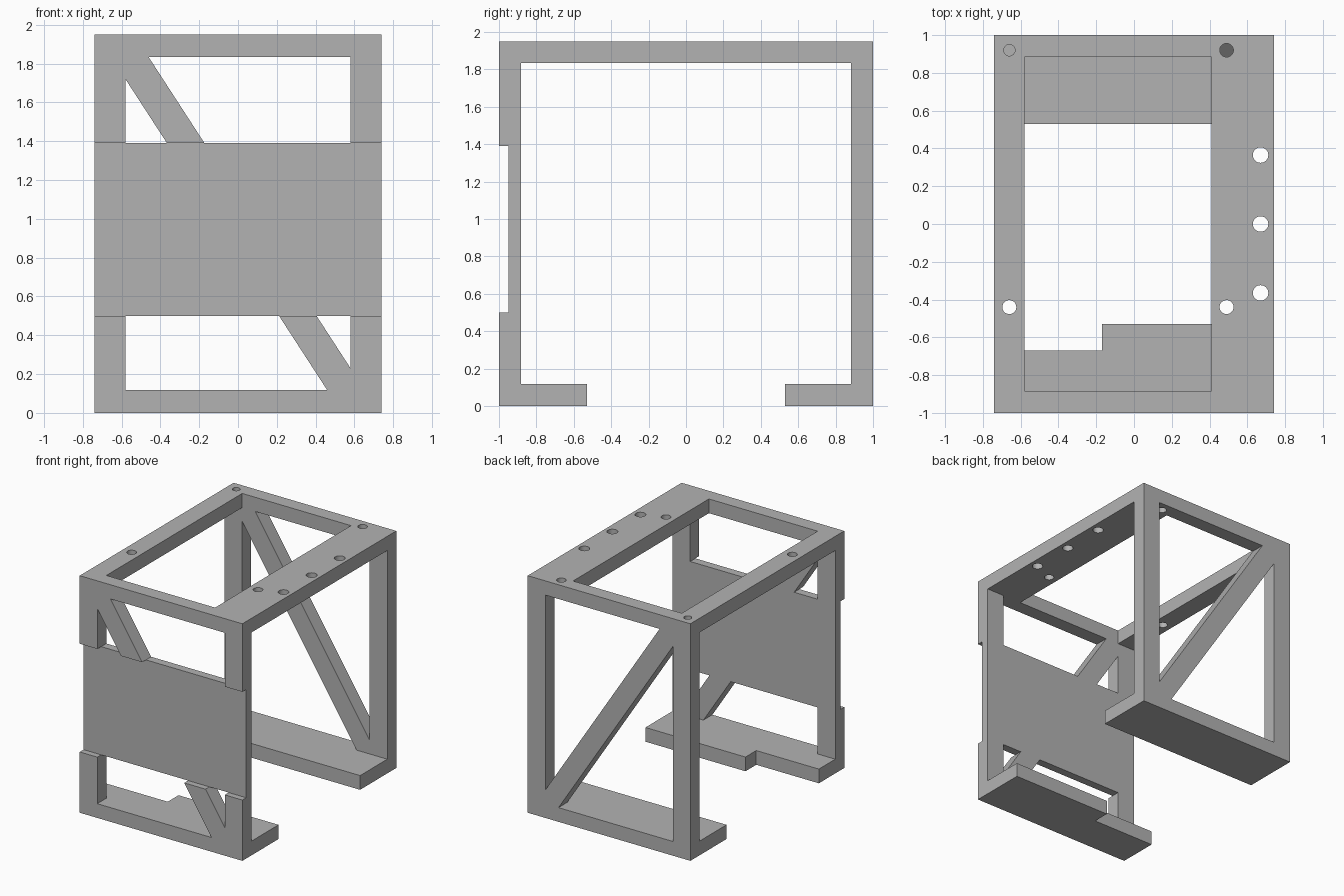
import bpy, bmesh, math
from mathutils import Matrix, Vector

old = bpy.data.objects.get("Cube")
if old:
    bpy.data.objects.remove(old, do_unlink=True)

W, D, H = 0.74, 1.0, 1.95        # half width, half depth, height
T = 0.117                        # wall thickness
IN, TOP = D - T, H - T           # inner wall face, underside of top plate
POST = 0.58                      # inner edge of the corner posts
LOW, HIGH = 0.5, 1.39            # recessed front panel limits
LIP = 0.53                       # inner edge of the base lips

grey = bpy.data.materials.new("plain grey")
grey.use_nodes = True
colour = (0.45, 0.45, 0.45, 1)
grey.diffuse_color = colour
grey.node_tree.nodes["Principled BSDF"].inputs["Base Color"].default_value = colour


def prism(bm, points, shift):
    """Extrude a closed polygon along a vector."""
    face = bm.faces.new([bm.verts.new(p) for p in points])
    out = bmesh.ops.extrude_face_region(bm, geom=[face])
    moved = [v for v in out["geom"] if isinstance(v, bmesh.types.BMVert)]
    bmesh.ops.translate(bm, verts=moved, vec=Vector(shift))


def box(bm, lo, hi):
    (x0, y0, z0), (x1, y1, z1) = lo, hi
    prism(bm, [(x0, y0, z0), (x1, y0, z0), (x1, y1, z0), (x0, y1, z0)], (0, 0, z1 - z0))


def finish(bm, name):
    bmesh.ops.recalc_face_normals(bm, faces=bm.faces[:])
    mesh = bpy.data.meshes.new(name)
    bm.to_mesh(mesh)
    bm.free()
    mesh.materials.append(grey)
    obj = bpy.data.objects.new(name, mesh)
    bpy.context.collection.objects.link(obj)
    return obj


def cut(target, bm, name):
    """Subtract a set of separate solids, then discard them."""
    cutter = finish(bm, name)
    cutter.hide_render = True
    mod = target.modifiers.new(name, "BOOLEAN")
    mod.operation, mod.solver, mod.object = "DIFFERENCE", "EXACT", cutter
    bpy.context.view_layer.objects.active = target
    bpy.ops.object.modifier_apply(modifier=mod.name)
    bpy.data.objects.remove(cutter, do_unlink=True)


# Bent frame: side profile with top plate, two walls, base lips and front recess
profile = [(-D, 0), (-LIP, 0), (-LIP, T), (-IN, T), (-IN, TOP), (IN, TOP), (IN, T),
           (LIP, T), (LIP, 0), (D, 0), (D, H), (-D, H),
           (-D, HIGH), (-0.95, HIGH), (-0.95, LOW), (-D, LOW)]
bm = bmesh.new()
prism(bm, [(-W, y, z) for y, z in profile], (2 * W, 0, 0))
frame = finish(bm, "bracket_frame")

# Diagonal brace edges, shared by both walls
SLOPE = (1.72 - T) / (0.46 + POST)


def under(z):
    return -POST + (1.72 - z) / SLOPE


def over(z):
    return -0.46 + (TOP - z) / SLOPE


foot = TOP - (POST + 0.46) * SLOPE      # brace meets the left post here

back_windows = [
    [(-POST, T), (under(T), T), (-POST, 1.72)],
    [(over(TOP), TOP), (POST, foot), (POST, TOP)]]
front_windows = [
    [(-POST, HIGH), (under(HIGH), HIGH), (-POST, 1.72)],
    [(over(HIGH), HIGH), (POST, HIGH), (POST, TOP), (over(TOP), TOP)],
    [(-POST, T), (under(T), T), (under(LOW), LOW), (-POST, LOW)],
    [(over(LOW), LOW), (POST, foot), (POST, LOW)]]

# Wall windows and the notch in the front lip
bm = bmesh.new()
for windows, start in ((front_windows, -1.1), (back_windows, 0.8)):
    for outline in windows:
        prism(bm, [(x, start, z) for x, z in outline], (0, 0.3, 0))
box(bm, (-1, -0.67, -0.1), (-0.17, -0.4, 0.3))
cut(frame, bm, "wall_windows")

# Top opening and screw holes
bm = bmesh.new()
box(bm, (-POST, -IN, 1.7), (0.41, IN, 2.1))
holes = [(-0.66, 0.92, 0.03), (0.49, 0.92, 0.036)]
holes += [(x, -0.44, 0.037) for x in (-0.66, 0.49)]
holes += [(0.67, y, 0.041) for y in (-0.365, 0, 0.365)]
for x, y, r in holes:
    bmesh.ops.create_cone(bm, cap_ends=True, segments=32, radius1=r, radius2=r,
                          depth=0.3, matrix=Matrix.Translation((x, y, 1.95)))
cut(frame, bm, "top_openings")

# Crisp flat faces with smooth hole walls
bpy.ops.object.select_all(action="DESELECT")
frame.select_set(True)
bpy.context.view_layer.objects.active = frame
bpy.ops.object.shade_smooth_by_angle(angle=math.radians(30))
